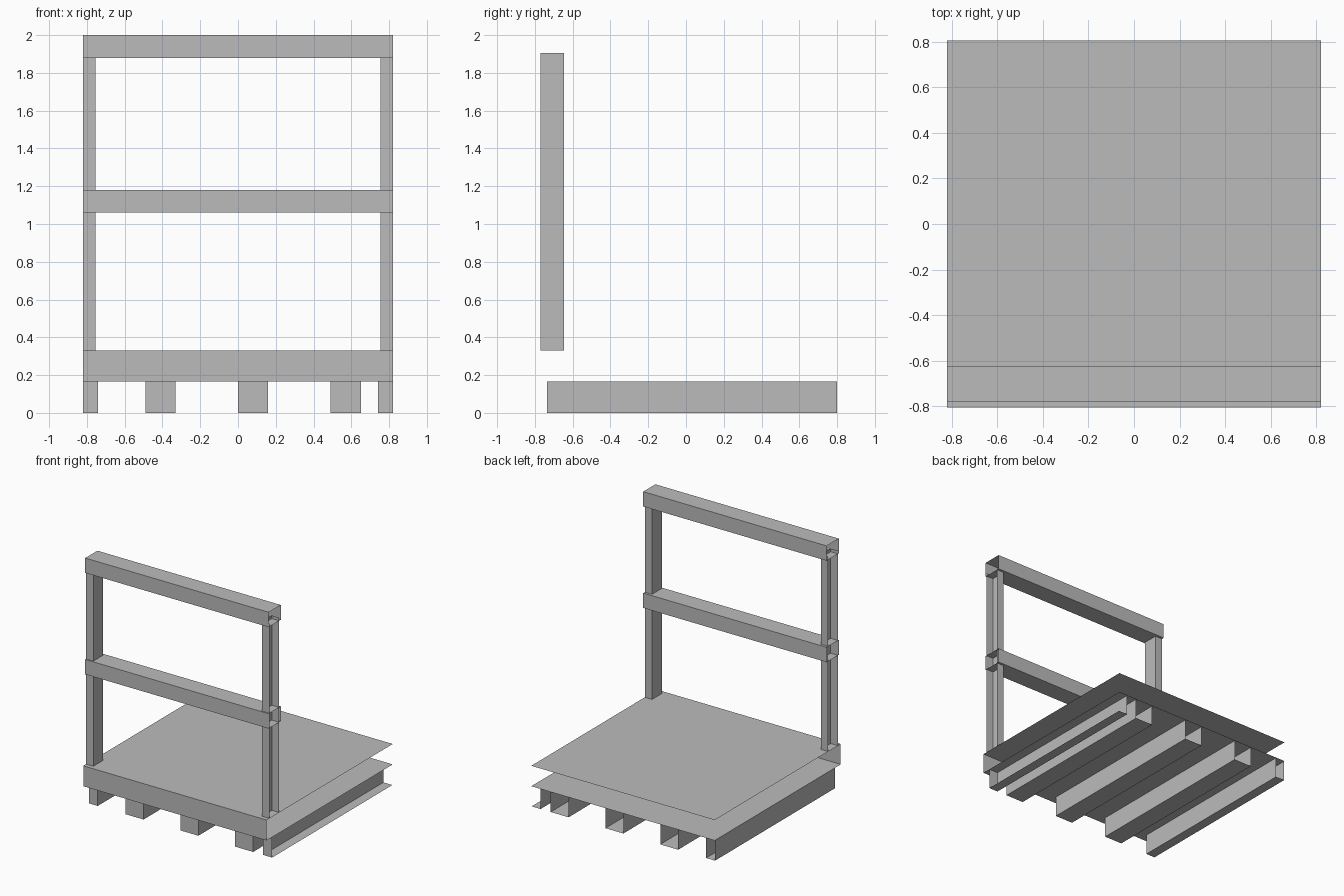
import bpy
import bmesh

if "Cube" in bpy.data.objects:
    bpy.data.objects.remove(bpy.data.objects["Cube"], do_unlink=True)

# Single plain grey finish
grey = bpy.data.materials.new("plain_grey")
grey.use_nodes = True
colour = (0.5, 0.5, 0.5, 1)
grey.diffuse_color = colour
grey.node_tree.nodes["Principled BSDF"].inputs["Base Color"].default_value = colour

# Outward direction of each side: axis and sign
SIDES = {"left": (0, 1), "right": (0, -1), "back": (1, 1),
         "front": (1, -1), "top": (2, 1), "bottom": (2, -1)}


def folded_sheet(name, x, y, z, open_sides):
    """Box of thin sheet metal with the named sides left open."""
    bm = bmesh.new()
    bmesh.ops.create_cube(bm, size=1)
    bm.normal_update()
    gone = [f for f in bm.faces for s in open_sides
            if f.normal[SIDES[s][0]] * SIDES[s][1] > 0.9]
    bmesh.ops.delete(bm, geom=gone, context="FACES")
    for v in bm.verts:
        v.co = [lo + (c + 0.5) * (hi - lo) for c, (lo, hi) in zip(v.co, (x, y, z))]
    mesh = bpy.data.meshes.new(name)
    bm.to_mesh(mesh)
    bm.free()
    mesh.materials.append(grey)
    obj = bpy.data.objects.new(name, mesh)
    bpy.context.collection.objects.link(obj)
    return obj


half_width = 0.82
full = (-half_width, half_width)

# Platform: top deck, front lip and lower sheet
folded_sheet("platform", full, (-0.805, 0.805), (0.165, 0.33),
             ["left", "right", "back"])

# Stringers under the platform, open at the rear
depth, height = (-0.735, 0.80), (0, 0.165)
for i, start in enumerate((-0.49, 0, 0.49)):
    folded_sheet(f"stringer_{i + 1}", (start, start + 0.16), depth, height,
                 ["top", "back"])
folded_sheet("right_edge_stringer", (-half_width, -0.74), depth, height,
             ["top", "back"])
folded_sheet("left_edge_stringer", (0.74, half_width), depth, height,
             ["top", "back", "left"])

# Upright channels, open outward
for side, sign in (("left", 1), ("right", -1)):
    folded_sheet(f"{side}_post", sorted((sign * 0.755, sign * half_width)),
                 (-0.77, -0.645), (0.33, 1.905), ["top", "bottom", side])

# Hollow rails with open ends
for name, base in (("middle_rail", 1.06), ("top_rail", 1.88)):
    folded_sheet(name, full, (-0.78, -0.625), (base, base + 0.12),
                 ["left", "right"])
